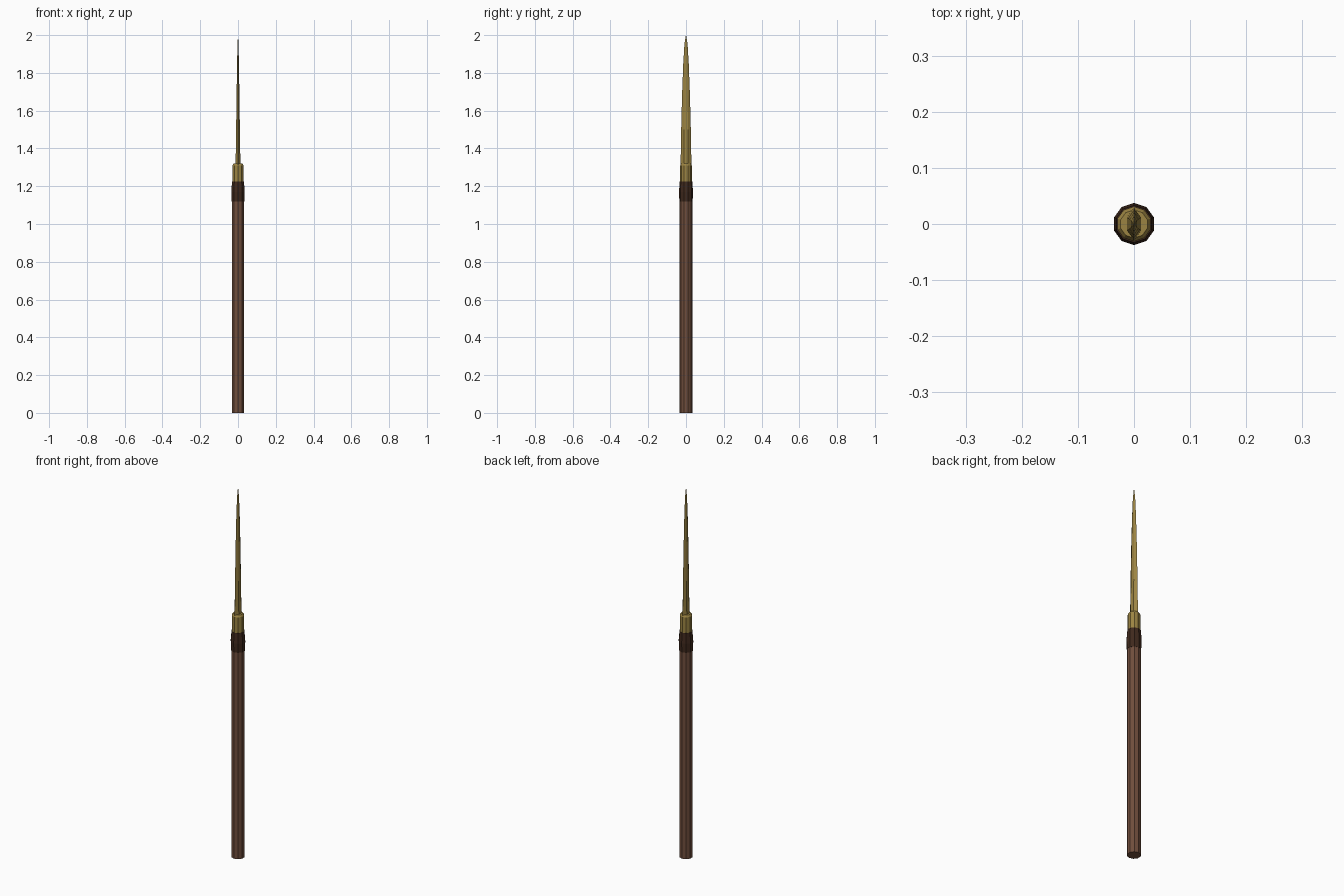
import bpy, bmesh
from math import sin, cos, pi

if "Cube" in bpy.data.objects:
    bpy.data.objects.remove(bpy.data.objects["Cube"])

def material(name, rgb):
    m = bpy.data.materials.new(name)
    m.diffuse_color = (*rgb, 1)
    m.use_nodes = True
    m.node_tree.nodes["Principled BSDF"].inputs["Base Color"].default_value = m.diffuse_color
    return m

wood = material("wood", (0.16, 0.075, 0.045))
leather = material("leather", (0.05, 0.022, 0.012))
bronze = material("bronze", (0.33, 0.23, 0.055))

def loft(name, sections, mat):
    """Skin a stack of equal-length rings and cap both ends."""
    bm = bmesh.new()
    rings = [[bm.verts.new(p) for p in s] for s in sections]
    n = len(rings[0])
    for a, b in zip(rings, rings[1:]):
        for i in range(n):
            j = (i + 1) % n
            bm.faces.new((a[i], a[j], b[j], b[i]))
    bm.faces.new(rings[0][::-1])
    bm.faces.new(rings[-1])
    bmesh.ops.recalc_face_normals(bm, faces=bm.faces)
    mesh = bpy.data.meshes.new(name)
    bm.to_mesh(mesh)
    bm.free()
    mesh.materials.append(mat)
    ob = bpy.data.objects.new(name, mesh)
    bpy.context.collection.objects.link(ob)
    return ob

def ring(r, z, n=10):
    return [(r * cos(pi / 2 + 2 * pi * i / n), r * sin(pi / 2 + 2 * pi * i / n), z)
            for i in range(n)]

def blade_section(w, t, z):
    # six-sided lens: sharp edges on +-y, flat cheeks on +-x
    return [(0, -w, z), (t, -w * 0.4, z), (t, w * 0.4, z),
            (0, w, z), (-t, w * 0.4, z), (-t, -w * 0.4, z)]

# Ten-sided shaft, leather binding and metal socket
loft("shaft", [ring(0.034, 0), ring(0.034, 1.14)], wood)
loft("binding", [ring(0.035, 1.12), ring(0.0375, 1.17), ring(0.033, 1.225)], leather)
loft("socket", [ring(0.031, 1.2), ring(0.031, 1.31), ring(0.025, 1.32)], bronze)

# Tapering spear blade
profile = [(0.029, 0.013, 1.30), (0.0255, 0.010, 1.50), (0.021, 0.0075, 1.68),
           (0.0145, 0.005, 1.85), (0.0085, 0.0025, 1.95), (0.0008, 0.0004, 2.0)]
loft("blade", [blade_section(*p) for p in profile], bronze)
